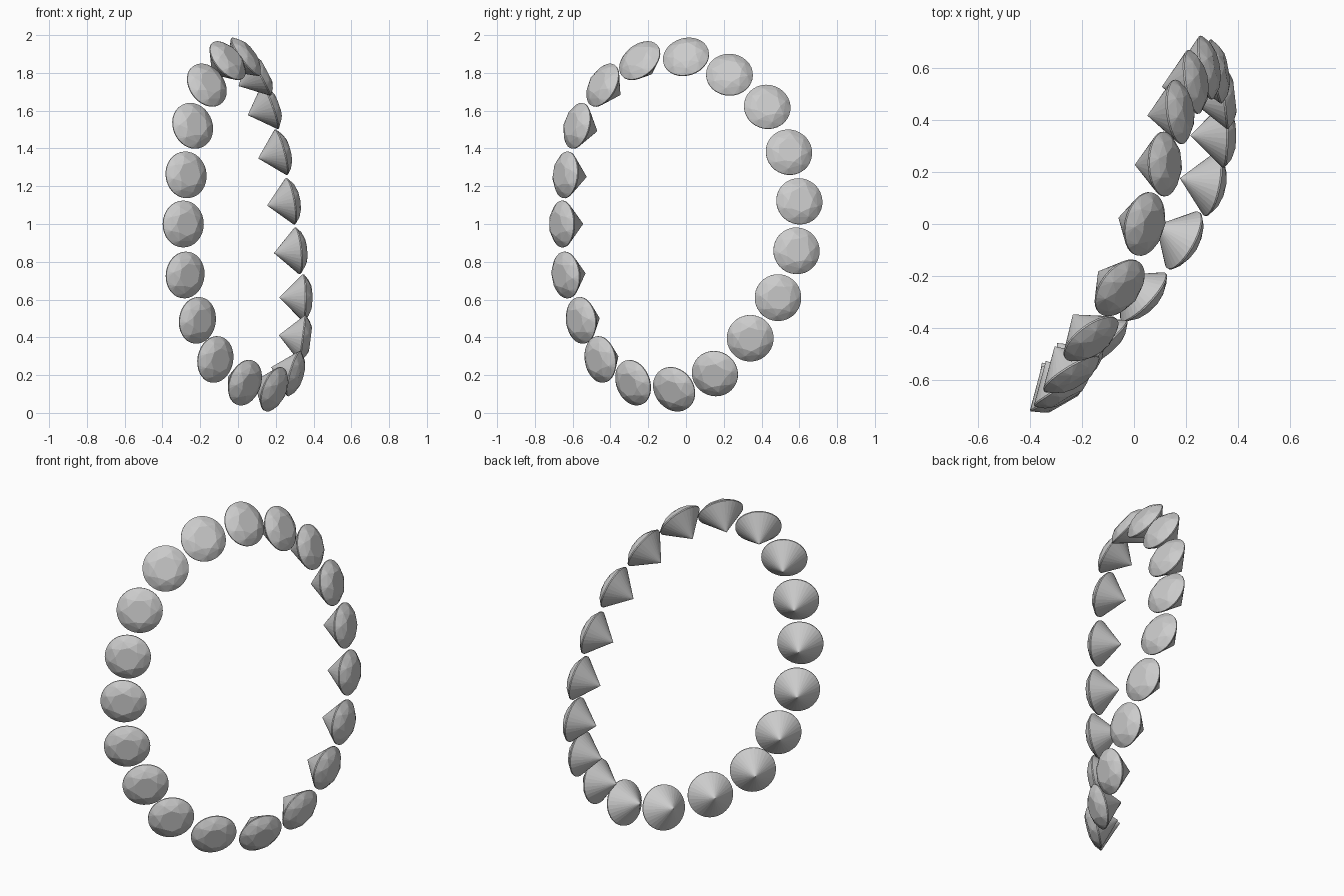
import bpy, bmesh, math
from mathutils import Vector, Matrix

if "Cube" in bpy.data.objects:
    bpy.data.objects.remove(bpy.data.objects["Cube"])

R = 0.124          # girdle radius of one stone
CROWN = 0.042      # table height above girdle
PAVILION = 0.127   # depth of the point below girdle


def make_gem_mesh():
    """Round brilliant: octagonal table, star ring, round girdle, pointed base."""
    bm = bmesh.new()

    def ring(n, radius, z, turn=0.0):
        for i in range(n):
            a = 2 * math.pi * (i + turn) / n
            bm.verts.new((radius * math.cos(a), radius * math.sin(a), z))

    ring(8, R * 0.52, CROWN)
    ring(8, R * 0.78, CROWN * 0.66, 0.5)
    ring(32, R, 0.003)
    ring(32, R, -0.003)
    bm.verts.new((0, 0, -PAVILION))
    bmesh.ops.convex_hull(bm, input=bm.verts[:])
    bmesh.ops.dissolve_limit(bm, angle_limit=0.01, verts=bm.verts[:], edges=bm.edges[:])
    bmesh.ops.recalc_face_normals(bm, faces=bm.faces[:])
    me = bpy.data.meshes.new("gem")
    bm.to_mesh(me)
    bm.free()
    return me


# girdle centres along the gently twisted oval path
path = [Vector(p) for p in (
    (-.29, -.654, 1.0), (-.275, -.635, 1.26), (-.24, -.575, 1.52),
    (-.165, -.44, 1.735), (-.055, -.245, 1.865), (.04, 0, 1.885),
    (.115, .23, 1.79), (.17, .43, 1.62), (.228, .545, 1.38),
    (.277, .6, 1.12), (.315, .585, .858), (.345, .487, .61),
    (.342, .34, .395), (.296, .153, .208), (.19, -.063, .125),
    (.037, -.28, .16), (-.12, -.453, .283), (-.215, -.555, .49),
    (-.28, -.635, .73))]

axis = Vector((.91, -.415, .03)).normalized()
centre = sum(path, Vector()) / len(path)
gem = make_gem_mesh()

# stones face partly outward, partly along the ring axis
for i, p in enumerate(path):
    tangent = (path[(i + 1) % len(path)] - path[i - 1]).normalized()
    axial = (axis - tangent * axis.dot(tangent)).normalized()
    radial = tangent.cross(axial).normalized()
    if radial.dot(p - centre) < 0:
        radial = -radial
    w = 0.58 + 0.23 * min(0, (p.z - 1) / 0.88)
    normal = radial * w + axial * math.sqrt(1 - w * w)
    side = tangent.cross(normal)
    rot = Matrix((tangent, -side, normal)).transposed()
    if rot.determinant() < 0:
        rot = Matrix((tangent, side, normal)).transposed()
    ob = bpy.data.objects.new(f"gem_{i + 1:02d}", gem)
    ob.matrix_world = Matrix.Translation(p) @ rot.to_4x4()
    bpy.context.collection.objects.link(ob)
